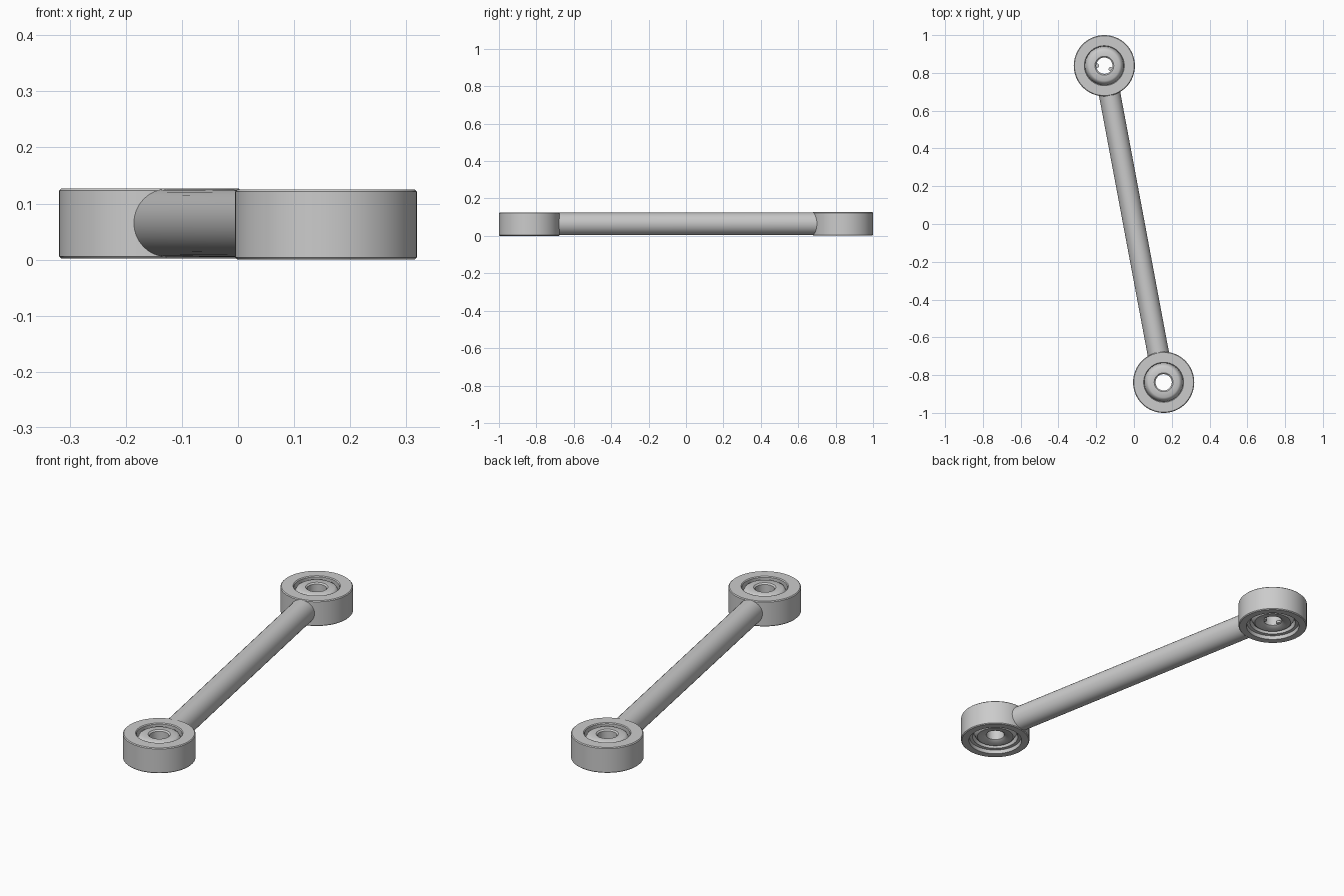
import bpy, bmesh, math
from mathutils import Vector

cube = bpy.data.objects.get("Cube")
if cube:
    bpy.data.objects.remove(cube, do_unlink=True)


def lathe(name, profile, location, closed=True, steps=64):
    """Spin a radius/height profile around the local z axis."""
    bm = bmesh.new()
    verts = [bm.verts.new((r, 0, z)) for r, z in profile]
    edges = [bm.edges.new(pair) for pair in zip(verts, verts[1:])]
    if closed:
        edges.append(bm.edges.new((verts[-1], verts[0])))
    bmesh.ops.spin(bm, geom=verts + edges, cent=(0, 0, 0), axis=(0, 0, 1),
                   angle=math.tau, steps=steps, use_duplicate=False)
    bmesh.ops.remove_doubles(bm, verts=bm.verts, dist=1e-5)
    bmesh.ops.recalc_face_normals(bm, faces=bm.faces)
    mesh = bpy.data.meshes.new(name)
    bm.to_mesh(mesh)
    bm.free()
    obj = bpy.data.objects.new(name, mesh)
    bpy.context.collection.objects.link(obj)
    obj.location = location
    bpy.ops.object.select_all(action='DESELECT')
    obj.select_set(True)
    bpy.context.view_layer.objects.active = obj
    bpy.ops.object.shade_smooth_by_angle(angle=math.radians(35))
    return obj


# Housing: bevelled outer wall, tight upper bore, wider recess underneath
housing = [(0.158, 0), (0.162, 0.004), (0.162, 0.121), (0.158, 0.125),
           (0.106, 0.125), (0.102, 0.121), (0.102, 0.035),
           (0.108, 0.02), (0.122, 0.018), (0.125, 0)]

# Bushing: rounded collar around a through hole
bushing = [(0.043, 0.03), (0.043, 0.113), (0.05, 0.119), (0.08, 0.119),
           (0.09, 0.113), (0.097, 0.1), (0.103, 0.085), (0.103, 0.045),
           (0.093, 0.026), (0.085, 0.02), (0.055, 0.022)]

ends = {"front": Vector((0.157, -0.838, 0)), "back": Vector((-0.157, 0.838, 0.002))}
for side, centre in ends.items():
    lathe(side + "_ring", housing, centre)
    lathe(side + "_bushing", bushing, centre)

# Connecting rod: flares slightly where it meets the rings
span = ends["back"] - ends["front"]
half = span.length / 2 - 0.125
bar = [(0, -half), (0.061, -half), (0.06, 0.06 - half),
       (0.06, half - 0.06), (0.061, half), (0, half)]
rod = lathe("connecting_rod", bar, (0, 0, 0.0645), closed=False, steps=32)
rod.rotation_euler = span.to_track_quat('Z', 'Y').to_euler()
rod.scale.x = 0.95

# Small retaining tabs inside the back bushing's hole
tab = [(0, 0), (0.011, 0), (0.011, 0.012), (0, 0.012)]
for name, angle in (("left_tab", -0.5), ("right_tab", math.pi)):
    offset = Vector((math.cos(angle), math.sin(angle), 0)) * 0.038
    lathe(name, tab, ends["back"] + offset + Vector((0, 0, 0.028)),
          closed=False, steps=16)
